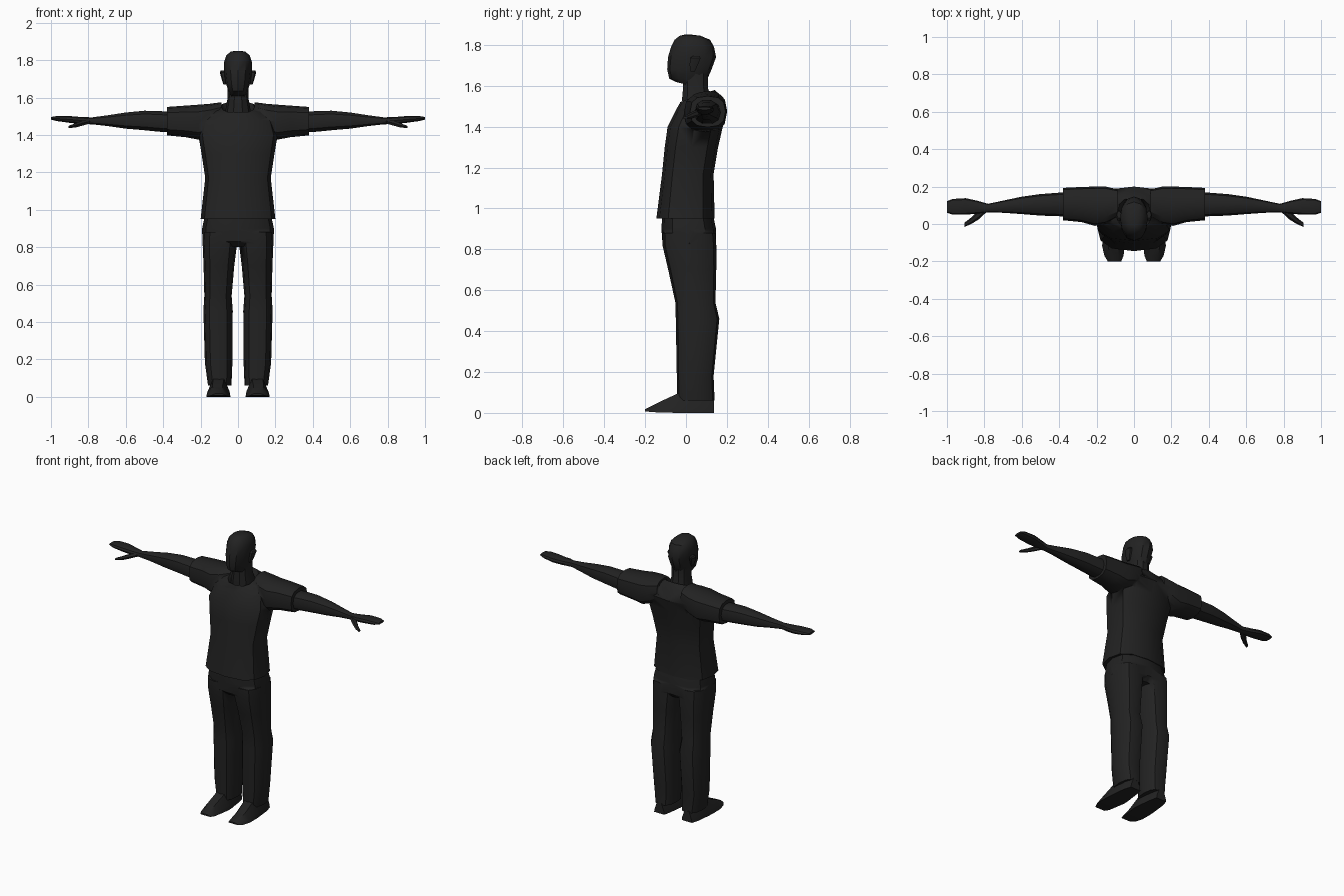
import bpy, bmesh, math
from mathutils import Vector

black = bpy.data.materials.new("black")
black.diffuse_color = (0.016, 0.016, 0.016, 1)


def rounded(n=12, power=0.75):
    pts = []
    for i in range(n):
        c, s = math.cos(2 * math.pi * i / n), math.sin(2 * math.pi * i / n)
        pts.append((math.copysign(abs(c) ** power, c), math.copysign(abs(s) ** power, s)))
    return pts


# Loft rings along an axis; each section is (t, a0, a1, b0, b1[, tilt])
def loft(name, axis, sections, profile=None, mirror=False):
    profile = profile or rounded()
    bm = bmesh.new()
    rings = []
    for t, a0, a1, b0, b1, *tilt in sections:
        ring = []
        for u, v in profile:
            a = (a0 + a1) / 2 + u * (a1 - a0) / 2
            b = (b0 + b1) / 2 + v * (b1 - b0) / 2
            w = t + (tilt[0] * (b - (b0 + b1) / 2) if tilt else 0)
            ring.append(bm.verts.new(Vector({'x': (w, a, b), 'y': (a, w, b), 'z': (a, b, w)}[axis])))
        rings.append(ring)
    n = len(profile)
    for lo, hi in zip(rings, rings[1:]):
        for i in range(n):
            j = (i + 1) % n
            bm.faces.new((lo[i], lo[j], hi[j], hi[i]))
    bm.faces.new(rings[0])
    bm.faces.new(rings[-1])
    bmesh.ops.recalc_face_normals(bm, faces=bm.faces)
    me = bpy.data.meshes.new(name)
    bm.to_mesh(me)
    bm.free()
    me.materials.append(black)
    ob = bpy.data.objects.new(name, me)
    bpy.context.collection.objects.link(ob)
    bpy.ops.object.select_all(action='DESELECT')
    ob.select_set(True)
    bpy.context.view_layer.objects.active = ob
    bpy.ops.object.shade_smooth_by_angle(angle=math.radians(35))
    if mirror:
        ob.modifiers.new("mirror", 'MIRROR').use_clip = False
    return ob


def union(ob, other):
    m = ob.modifiers.new("union", 'BOOLEAN')
    m.operation, m.solver, m.object = 'UNION', 'EXACT', other
    other.hide_render = True


# Head: chin, jaw, cheeks, brow, crown
loft("head", 'z', [
    (1.605, -.035, .035, -.05, .06, -.25), (1.635, -.052, .052, -.082, .105),
    (1.68, -.066, .066, -.092, .125), (1.74, -.074, .074, -.088, .147),
    (1.79, -.074, .074, -.073, .137), (1.825, -.063, .063, -.056, .118),
    (1.845, -.04, .04, -.03, .07), (1.85, -.015, .015, -.01, .03)], rounded(12, .9))
loft("ear", 'z', [(1.67, .064, .078, .02, .045), (1.70, .064, .088, .015, .06),
                  (1.735, .066, .097, .015, .075), (1.745, .068, .092, .03, .07)],
     rounded(6, 1), mirror=True)
loft("neck", 'z', [(1.47, -.075, .075, -.02, .135), (1.54, -.066, .066, -.022, .125),
                   (1.59, -.057, .057, -.017, .11), (1.66, -.055, .055, -.015, .11)],
     rounded(10, .9))

# Shirt: body with a sunken collar, joined to the two sleeves
shirt = loft("shirt", 'z', [
    (.95, -.20, .20, -.145, .14), (1.17, -.175, .175, -.117, .135),
    (1.30, -.195, .195, -.104, .157), (1.40, -.212, .212, -.09, .18),
    (1.48, -.19, .19, -.05, .20), (1.535, -.13, .13, -.03, .165, .2),
    (1.55, -.088, .088, -.03, .14, .35), (1.50, -.06, .06, -.01, .11, .2)])
sleeve = loft("sleeve", 'x', [
    (.088, .035, .185, 1.44, 1.575), (.15, 0, .20, 1.40, 1.567),
    (.21, -.01, .20, 1.375, 1.562), (.28, .01, .198, 1.388, 1.557),
    (.38, .02, .193, 1.398, 1.55)], mirror=True)
union(shirt, sleeve)

# Arm running into a mitten hand, with a separate thumb
loft("arm_and_hand", 'x', [
    (.34, .04, .172, 1.41, 1.525), (.42, .042, .166, 1.415, 1.53),
    (.50, .045, .16, 1.423, 1.532), (.60, .053, .146, 1.432, 1.522),
    (.70, .06, .125, 1.447, 1.506), (.78, .062, .108, 1.456, 1.495),
    (.84, .055, .125, 1.458, 1.497), (.90, .05, .138, 1.464, 1.502),
    (.97, .05, .134, 1.474, 1.502), (1.0, .06, .122, 1.482, 1.496)],
     rounded(10, .85), mirror=True)
loft("thumb", 'x', [(.79, .062, .10, 1.46, 1.488), (.83, .025, .075, 1.448, 1.48),
                    (.87, 0, .035, 1.438, 1.464), (.905, -.015, .008, 1.436, 1.45)],
     rounded(6, 1), mirror=True)

# Trousers: hips joined to both legs
trousers = loft("trousers", 'z', [
    (.80, -.12, .12, -.08, .12), (.83, -.19, .19, -.115, .148),
    (.90, -.192, .192, -.12, .147), (1.0, -.17, .17, -.115, .125)])
leg = loft("leg", 'z', [
    (.06, .035, .16, -.043, .14), (.18, .03, .177, -.045, .135),
    (.46, .028, .185, -.05, .163), (.54, .034, .18, -.052, .144),
    (.70, .02, .184, -.087, .148), (.82, .005, .189, -.115, .148),
    (.88, .004, .188, -.115, .143)], mirror=True)
union(trousers, leg)

# Shoe with a flat sole
loft("shoe", 'y', [
    (.138, .065, .14, 0, .07), (.09, .055, .155, 0, .10), (0, .043, .165, 0, .105),
    (-.04, .04, .168, 0, .095), (-.12, .05, .17, .002, .058),
    (-.17, .056, .158, .004, .033), (-.2, .068, .14, .008, .018)],
     [(-1, -1), (1, -1), (.92, -.4), (.45, 1), (-.45, 1), (-.92, -.4)], mirror=True)
